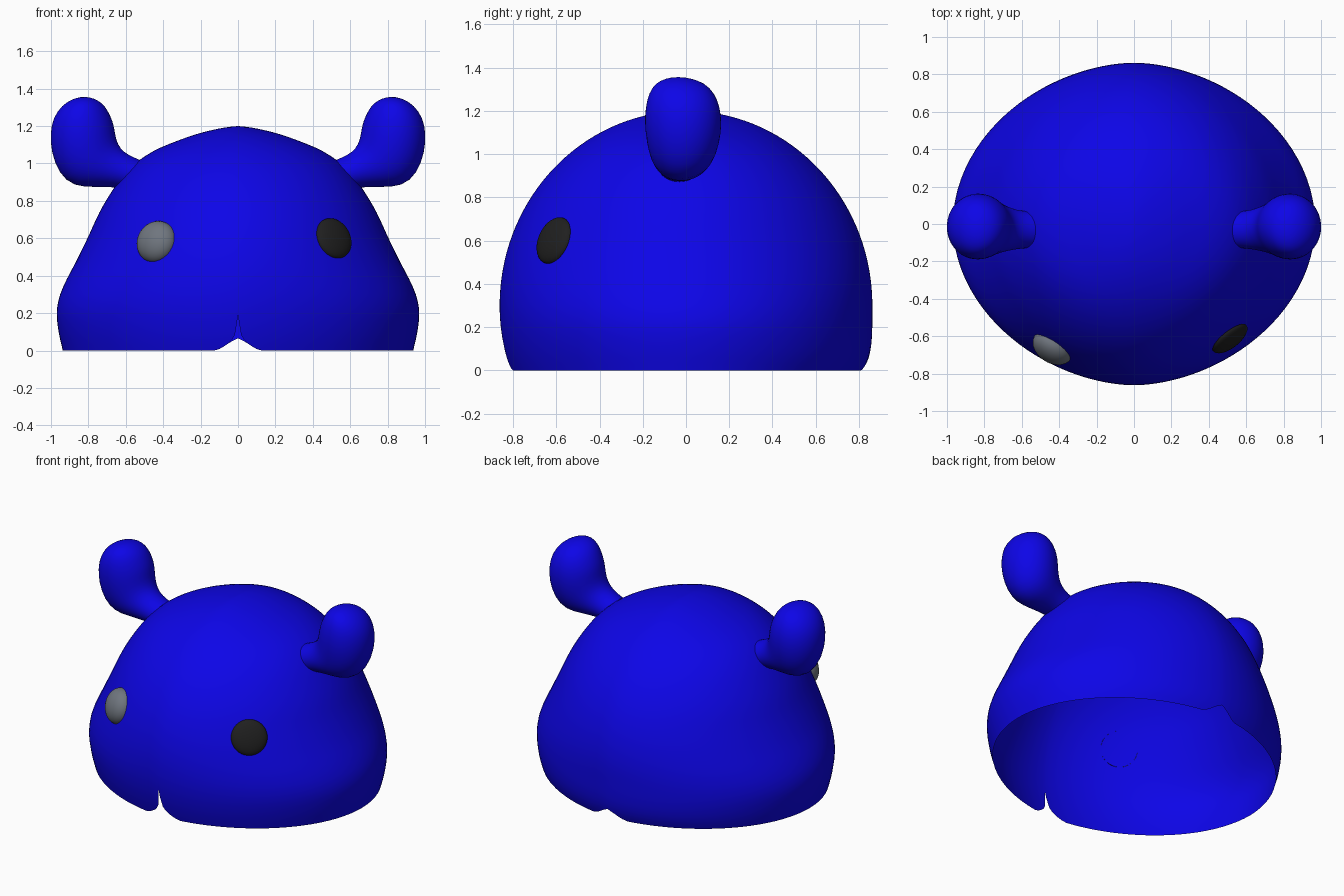
import bpy
import bmesh
import math
from mathutils import Vector

if "Cube" in bpy.data.objects:
    bpy.data.objects.remove(bpy.data.objects["Cube"])


def material(name, color):
    m = bpy.data.materials.new(name)
    m.diffuse_color = (*color, 1)
    m.use_nodes = True
    m.node_tree.nodes["Principled BSDF"].inputs["Base Color"].default_value = m.diffuse_color
    return m


BLUE = material("blue", (0.004, 0.0015, 0.8))
BLACK = material("black", (0.014, 0.014, 0.014))
GREY = material("grey", (0.16, 0.18, 0.21))


def finish(name, bm, mat=None):
    bmesh.ops.recalc_face_normals(bm, faces=bm.faces)
    me = bpy.data.meshes.new(name)
    bm.to_mesh(me)
    bm.free()
    ob = bpy.data.objects.new(name, me)
    bpy.context.collection.objects.link(ob)
    if mat:
        me.materials.append(mat)
    bpy.ops.object.select_all(action='DESELECT')
    ob.select_set(True)
    bpy.context.view_layer.objects.active = ob
    bpy.ops.object.shade_smooth_by_angle(angle=math.radians(50))
    return ob


def loft(rings, tip):
    """Bridge successive vertex rings and close the end with a fan."""
    bm = bmesh.new()
    vs = [[bm.verts.new(p) for p in r] for r in rings]
    n = len(rings[0])
    for lo, hi in zip(vs, vs[1:]):
        for i in range(n):
            j = (i + 1) % n
            bm.faces.new((lo[i], lo[j], hi[j], hi[i]))
    t = bm.verts.new(tip)
    for i in range(n):
        bm.faces.new((vs[-1][i], vs[-1][(i + 1) % n], t))
    return bm


def curve(table, x):
    """Smooth interpolation through (x, value) pairs."""
    x = min(max(x, table[0][0]), table[-1][0])
    k = max(i for i in range(len(table) - 1) if table[i][0] <= x)

    def slope(i):
        a, b = table[max(i - 1, 0)], table[min(i + 1, len(table) - 1)]
        return (b[1] - a[1]) / (b[0] - a[0])
    (x0, y0), (x1, y1) = table[k], table[k + 1]
    d = x1 - x0
    t = (x - x0) / d
    return (y0 * (1 + 2 * t) * (1 - t) ** 2 + y1 * t * t * (3 - 2 * t)
            + d * slope(k) * t * (1 - t) ** 2 - d * slope(k + 1) * t * t * (1 - t))


# Hood: open shell, slightly pointed along the centre plane, notched rim
WIDTH = [(0, .937), (.1, .959), (.2, .969), (.28, .957), (.36, .926), (.476, .866), (.6, .805),
         (.75, .735), (.87, .662), (.95, .60), (1.02, .525), (1.08, .425),
         (1.134, .29), (1.162, .205), (1.185, .11), (1.196, .045), (1.2, 0)]
FRONT_NOTCH = [(0, .2), (.012, .1), (.03, .06), (.07, .025), (.13, 0), (1, 0)]
BACK_NOTCH = [(0, .065), (.04, .045), (.08, .02), (.13, 0), (1, 0)]


def depth(z, back):
    if z > .3:
        return .862 * math.sqrt(max(0, 1 - ((z - .3) / .9) ** 2))
    k = (.3 - z) / .3
    return .862 - (.04 * k ** 4 if back else .05 * k * k)


def columns(n=32):
    quarter = [math.pi / 2 * (i / n) ** 1.5 for i in range(n + 1)]  # dense at the centre plane
    half = quarter + [math.pi - q for q in reversed(quarter[:-1])]
    return half + [2 * math.pi - q for q in reversed(half[1:-1])]


def hood_point(ang, level):
    s, c = math.sin(ang), -math.cos(ang)
    ux = math.copysign(abs(s) ** (2 / 1.83), s) if abs(s) > 1e-6 else 0
    uy = math.copysign(abs(c) ** (2 / 1.97), c)
    if level < 0:
        h = curve(FRONT_NOTCH if c < 0 else BACK_NOTCH, abs(ux) * .94)
        z = .3 + level * (.3 - max(h, 0))
    else:
        z = .3 + .9 * math.sin(level * math.pi / 2)
    return (curve(WIDTH, z) * ux, depth(z, c > 0) * uy, z)


levels = [-1 + i / 10 for i in range(10)] + [i / 34 for i in range(34)]
cols = columns()
finish("hood", loft([[hood_point(a, l) for a in cols] for l in levels], (0, 0, 1.2)), BLUE)

# Ears: bent bulbs given as inner edge, outer edge, half depth and y offset
EAR = [((.525, 1.02), (.63, .868), .10, -.03), ((.585, 1.045), (.675, .873), .105, -.03),
       ((.63, 1.08), (.765, .874), .123, -.025), ((.652, 1.13), (.88, .875), .15, -.017),
       ((.66, 1.19), (.96, .945), .172, -.013), ((.67, 1.23), (1.0, 1.06), .18, -.013),
       ((.688, 1.27), (1.006, 1.16), .174, -.015), ((.712, 1.31), (.99, 1.245), .154, -.02),
       ((.748, 1.339), (.942, 1.312), .118, -.027), ((.79, 1.354), (.885, 1.345), .06, -.035)]
for side, name in ((1, "right_ear"), (-1, "left_ear")):
    rings = []
    for (ix, iz), (ox, oz), d, cy in EAR:
        ring = []
        for k in range(24):
            a = 2 * math.pi * k / 24
            f = .5 + .5 * math.cos(a)
            ring.append((side * (ix + (ox - ix) * f), cy + d * math.sin(a), iz + (oz - iz) * f))
        rings.append(ring)
    ear = finish(name, loft(rings, (side * .837, -.037, 1.357)), BLUE)
    sub = ear.modifiers.new("smooth", 'SUBSURF')
    sub.levels = sub.render_levels = 1


# Eyes: open shallow domes facing outwards
def eye(name, centre, normal, radius, height, mat):
    q = Vector(normal).to_track_quat('Z', 'Y')
    rings = []
    for i in range(8):
        t = math.pi / 2 * i / 8
        r, h = radius * math.cos(t), height * math.sin(t)
        rings.append([q @ Vector((r * math.cos(a), r * math.sin(a), h)) + Vector(centre)
                      for a in (2 * math.pi * k / 40 for k in range(40))])
    finish(name, loft(rings, q @ Vector((0, 0, height)) + Vector(centre)), mat)


eye("left_eye", (-.435, -.66, .58), (-.52, -.80, .28), .115, .08, GREY)
eye("right_eye", (.512, -.61, .60), (.58, -.74, .33), .113, .04, BLACK)
